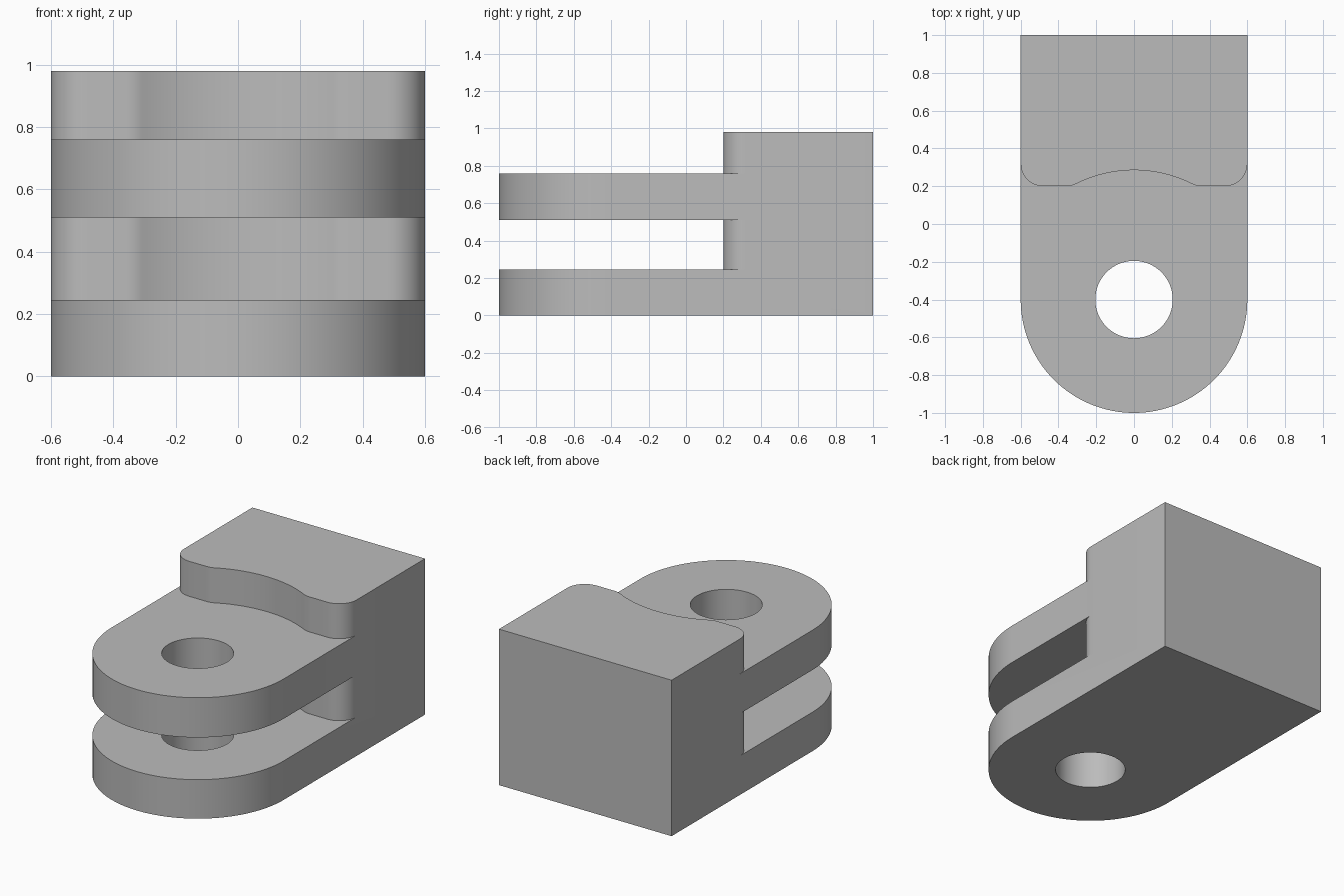
import bpy
import bmesh
from math import pi, sin, cos, sqrt, atan2

cube = bpy.data.objects.get("Cube")
if cube:
    bpy.data.objects.remove(cube, do_unlink=True)

# Main dimensions
HALF, BACK, TOP = 0.6, 1.0, 0.98
PIN_Y, PIN_R = -0.4, 0.205
RELIEF_R, FILLET, FACE_Y = 0.685, 0.12, 0.2
SLOT, STEP = (0.245, 0.51), (0.76, 1.2)

grey = bpy.data.materials.new("plain_grey")
grey.use_nodes = True
colour = (0.5, 0.5, 0.5, 1)
grey.diffuse_color = colour
grey.node_tree.nodes["Principled BSDF"].inputs["Base Color"].default_value = colour


def arc(cx, cy, r, start, end, steps):
    angles = [start + (end - start) * i / steps for i in range(steps + 1)]
    return [(cx + r * cos(a), cy + r * sin(a)) for a in angles]


def prism(name, outline, z0, z1):
    """Extrude a flat outline from z0 up to z1."""
    bm = bmesh.new()
    base = bm.faces.new([bm.verts.new((x, y, z0)) for x, y in outline])
    grown = bmesh.ops.extrude_face_region(bm, geom=[base])["geom"]
    moved = [v for v in grown if isinstance(v, bmesh.types.BMVert)]
    bmesh.ops.translate(bm, verts=moved, vec=(0, 0, z1 - z0))
    bmesh.ops.recalc_face_normals(bm, faces=bm.faces)
    mesh = bpy.data.meshes.new(name)
    bm.to_mesh(mesh)
    bm.free()
    mesh.materials.append(grey)
    obj = bpy.data.objects.new(name, mesh)
    bpy.context.collection.objects.link(obj)
    return obj


# Block with a rounded front end
body = prism("clevis_bracket",
             [(HALF, BACK), (-HALF, BACK)] + arc(0, PIN_Y, HALF, pi, 2 * pi, 64),
             0, TOP)

# Wall outline: concave relief around the pin, fillet, flat, rounded corner
fx = sqrt((RELIEF_R + FILLET) ** 2 - (FACE_Y + FILLET - PIN_Y) ** 2)
fy = FACE_Y + FILLET
tangent = atan2(fy - PIN_Y, fx)
right = arc(0, PIN_Y, RELIEF_R, pi / 2, tangent, 16)
right += arc(fx, fy, FILLET, tangent - pi, -pi / 2, 8)[1:]
right += arc(HALF - FILLET, fy, FILLET, -pi / 2, 0, 12)
right += [(HALF + 0.2, fy), (HALF + 0.2, -BACK - 0.2)]
clearance = right + [(-x, y) for x, y in reversed(right[1:])]

# Cutters: fork slot, top step and pin hole
cutters = [
    prism("slot_cutter", clearance, *SLOT),
    prism("step_cutter", clearance, *STEP),
    prism("pin_hole_cutter", arc(0, PIN_Y, PIN_R, 0, 2 * pi, 64)[:-1], -0.1, 0.9),
]
bpy.context.view_layer.objects.active = body
for cutter in cutters:
    cutter.hide_render = True
    mod = body.modifiers.new(cutter.name, 'BOOLEAN')
    mod.operation, mod.solver, mod.object = 'DIFFERENCE', 'EXACT', cutter
    bpy.ops.object.modifier_apply(modifier=mod.name)
    bpy.data.objects.remove(cutter, do_unlink=True)

# Smooth curved walls, crisp edges
bpy.ops.object.select_all(action='DESELECT')
body.select_set(True)
bpy.ops.object.shade_smooth_by_angle(angle=pi / 6)
